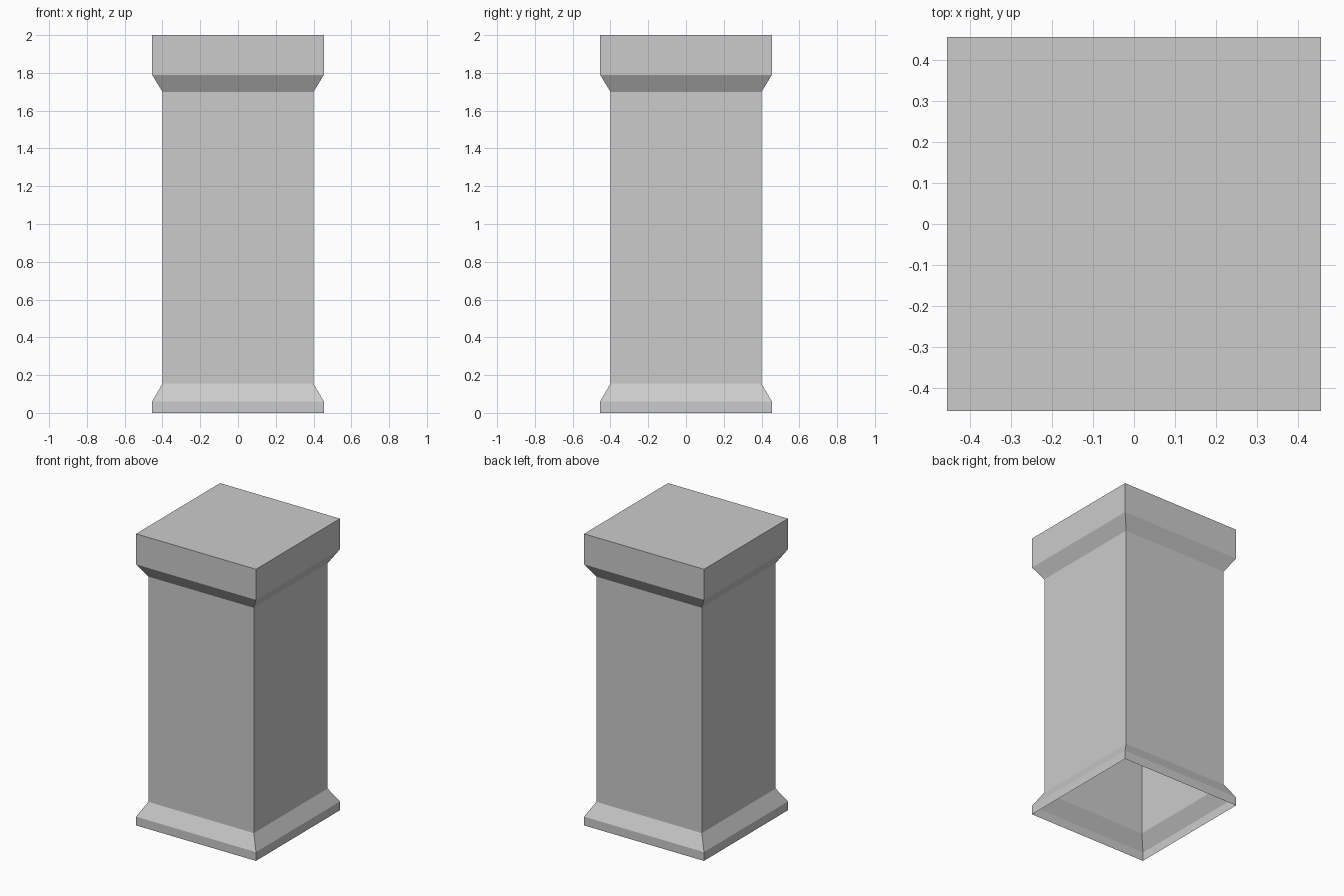
import bpy
import bmesh

if "Cube" in bpy.data.objects:
    bpy.data.objects.remove(bpy.data.objects["Cube"])

# Pillar profile: (half width, height) of each square ring, bottom to top
PROFILE = [(0.455, 0.0), (0.455, 0.06), (0.40, 0.155),
           (0.40, 1.70), (0.455, 1.79), (0.455, 2.0)]
CORNERS = [(-1, -1), (1, -1), (1, 1), (-1, 1)]

bm = bmesh.new()
rings = [[bm.verts.new((sx * r, sy * r, z)) for sx, sy in CORNERS]
         for r, z in PROFILE]

# Side walls between neighbouring rings
for low, high in zip(rings, rings[1:]):
    for i in range(4):
        j = (i + 1) % 4
        bm.faces.new((low[i], low[j], high[j], high[i]))

# Flat top; the underside stays open
bm.faces.new(rings[-1])

mesh = bpy.data.meshes.new("square_pillar")
bm.to_mesh(mesh)
bm.free()
pillar = bpy.data.objects.new("square_pillar", mesh)
bpy.context.collection.objects.link(pillar)
